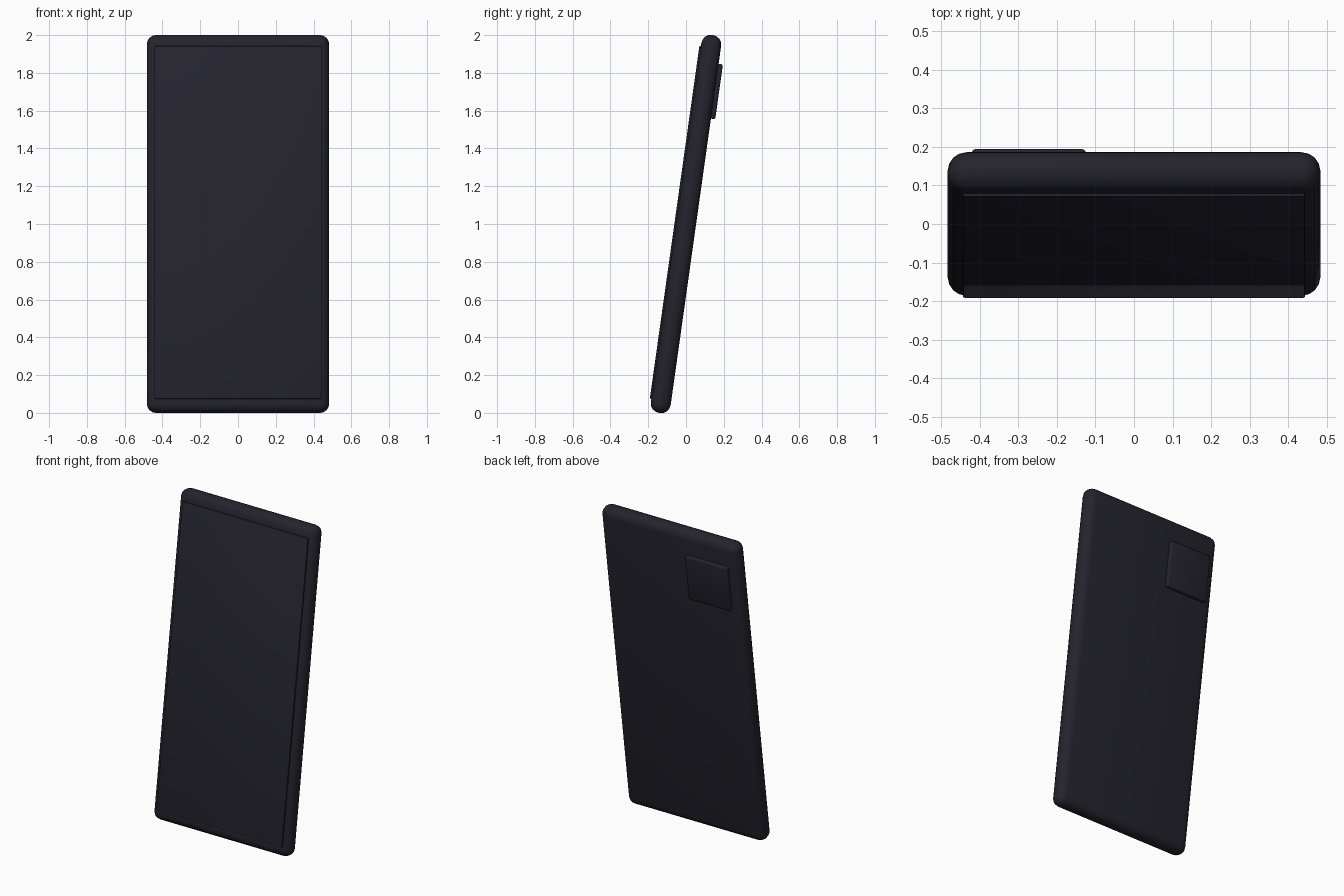
import bpy
import math
from mathutils import Matrix

cube = bpy.data.objects.get("Cube")
if cube:
    bpy.data.objects.remove(cube, do_unlink=True)

TILT = Matrix.Translation((0, 0, 1)) @ Matrix.Rotation(math.radians(-8), 4, 'X')


def make_material(name, rgb):
    mat = bpy.data.materials.new(name)
    mat.use_nodes = True
    colour = (*rgb, 1)
    mat.diffuse_color = colour
    mat.node_tree.nodes["Principled BSDF"].inputs["Base Color"].default_value = colour
    return mat


def rounded_box(name, low, high, radius, segments, mat):
    """Bevelled box between two corners, leaned back with the device."""
    bpy.ops.mesh.primitive_cube_add(size=1)
    obj = bpy.context.object
    obj.name = name
    size = [b - a for a, b in zip(low, high)]
    centre = [(a + b) / 2 for a, b in zip(low, high)]
    obj.data.transform(Matrix.Translation(centre) @ Matrix.Diagonal((*size, 1)))
    obj.data.materials.append(mat)
    bevel = obj.modifiers.new("rounded_edges", 'BEVEL')
    bevel.width = radius
    bevel.segments = segments
    bevel.limit_method = 'NONE'
    bpy.ops.object.modifier_apply(modifier=bevel.name)
    bpy.ops.object.shade_smooth_by_angle(angle=math.radians(40))
    obj.matrix_world = TILT
    return obj


charcoal = make_material("charcoal", (0.018, 0.017, 0.027))

# Slab body with fully rounded rim
rounded_box("body", (-0.483, -0.053, -1.01), (0.483, 0.053, 1.01), 0.05, 4, charcoal)

# Thin raised front panel
rounded_box("screen", (-0.443, -0.061, -0.943), (0.443, -0.04, 0.943), 0.004, 2, charcoal)

# Square raised plate at the upper corner of the back
rounded_box("camera_plate", (-0.42, 0.04, 0.571), (-0.125, 0.076, 0.864), 0.01, 3, charcoal)
